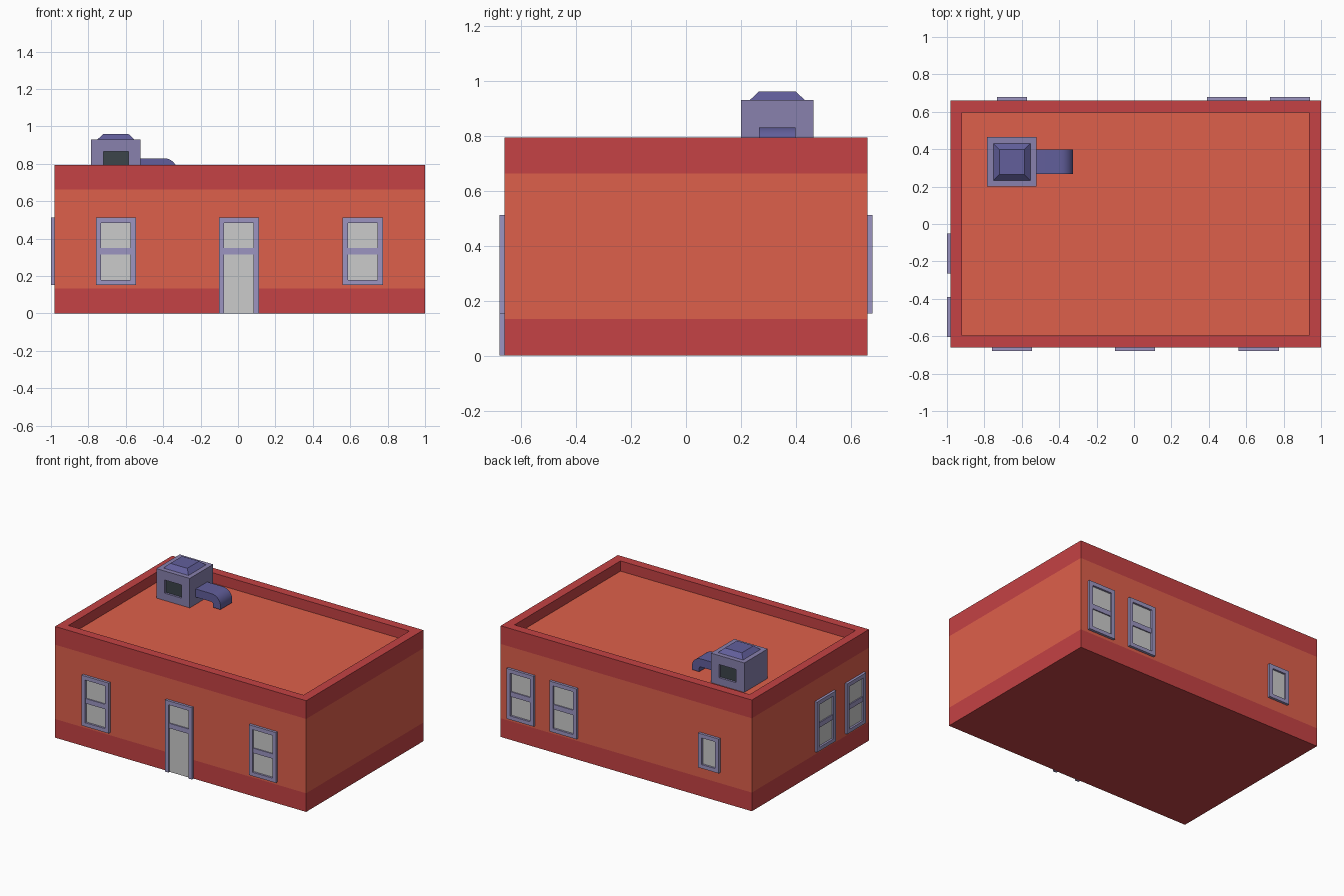
import bpy, bmesh, math
from mathutils import Matrix, Vector

if "Cube" in bpy.data.objects:
    bpy.data.objects.remove(bpy.data.objects["Cube"])


def material(name, r, g, b):
    m = bpy.data.materials.new(name)
    m.diffuse_color = [(c / 255) ** 2.2 for c in (r, g, b)] + [1]
    m.use_nodes = True
    m.node_tree.nodes["Principled BSDF"].inputs["Base Color"].default_value = m.diffuse_color
    return m


ORANGE = material("orange_wall", 221, 96, 76)
RED = material("red_band", 195, 68, 70)
FRAME = material("frame_lilac", 155, 148, 192)
UNIT = material("unit_lilac", 135, 128, 172)
DUCT = material("duct_violet", 98, 95, 154)
DARK = material("dark_vent", 62, 70, 75)


def finish(bm, name, mats=()):
    bmesh.ops.recalc_face_normals(bm, faces=bm.faces)
    mesh = bpy.data.meshes.new(name)
    bm.to_mesh(mesh)
    bm.free()
    for m in mats:
        mesh.materials.append(m)
    ob = bpy.data.objects.new(name, mesh)
    bpy.context.collection.objects.link(ob)
    return ob


def loft(rings, slots):
    """Stack rectangles (x0, x1, y0, y1, z); slots = bottom, each side band, top."""
    bm = bmesh.new()
    loops = [[bm.verts.new(p) for p in ((a, c, z), (b, c, z), (b, d, z), (a, d, z))]
             for a, b, c, d, z in rings]
    bm.faces.new(loops[0][::-1]).material_index = slots[0]
    for lo, hi, s in zip(loops, loops[1:], slots[1:]):
        for i in range(4):
            j = (i + 1) % 4
            bm.faces.new((lo[i], lo[j], hi[j], hi[i])).material_index = s
    bm.faces.new(loops[-1]).material_index = slots[-1]
    return bm


def add_box(bm, x0, x1, y0, y1, z0, z1):
    m = Matrix.Translation(((x0 + x1) / 2, (y0 + y1) / 2, (z0 + z1) / 2))
    m = m @ Matrix.Diagonal((x1 - x0, y1 - y0, z1 - z0, 1))
    bmesh.ops.create_cube(bm, size=1, matrix=m)


# Building shell: red base, orange wall, red parapet, sunken orange roof
OUT = (-0.982, 1.0, -0.66, 0.66)
INN = (-0.92, 0.935, -0.597, 0.597)
ROOF = 0.72
finish(loft([OUT + (0,), OUT + (0.133,), OUT + (0.663,), OUT + (0.793,),
             INN + (0.793,), INN + (ROOF,)], [1, 1, 0, 1, 1, 1, 0]),
       "building_shell", (ORANGE, RED))


# Framed openings: built facing -y, then turned onto their wall
def opening(name, loc, angle, w, z0, z1, sill=0.027, bar=True):
    t, d, h = 0.028, 0.018, w / 2
    bm = bmesh.new()
    for s in (-1, 1):
        add_box(bm, *sorted((s * h, s * (h - t))), -d, 0, z0, z1)
    add_box(bm, t - h, h - t, -d, 0, z1 - t, z1)
    if sill:
        add_box(bm, t - h, h - t, -d, 0, z0, z0 + sill)
    if bar:
        add_box(bm, t - h, h - t, -0.012, 0, 0.315, 0.35)
    frame = finish(bm, name + "_frame", (FRAME,))
    bm = bmesh.new()
    add_box(bm, t - h, h - t, -0.004, 0, z0 + sill, z1 - t)
    pane = finish(bm, name + "_pane")
    for ob in (frame, pane):
        ob.location = (loc[0], loc[1], 0)
        ob.rotation_euler.z = angle


opening("front_door", (0.005, OUT[2]), 0, 0.214, 0, 0.512, sill=0)
for i, x in enumerate((-0.653, 0.667)):
    opening(f"front_window_{i + 1}", (x, OUT[2]), 0, 0.214, 0.153, 0.512)
for i, x in enumerate((0.497, 0.835)):
    opening(f"back_window_{i + 1}", (x, OUT[3]), math.pi, 0.214, 0.153, 0.512)
opening("small_back_window", (-0.652, OUT[3]), math.pi, 0.162, 0.21, 0.455, bar=False)
for i, y in enumerate((-0.158, -0.496)):
    opening(f"left_window_{i + 1}", (OUT[0], y), -math.pi / 2, 0.214, 0.153, 0.512)


# Rooftop unit: box with raised cap and recessed vents front and back
CX, CY = -0.653, 0.332


def square(r, z):
    return (CX - r, CX + r, CY - r, CY + r, z)


bm = loft([square(0.132, ROOF), square(0.132, 0.93), square(0.099, 0.93),
           square(0.067, 0.96)], [0, 0, 0, 1, 1])
bmesh.ops.recalc_face_normals(bm, faces=bm.faces)
vents = [f for f in bm.faces if abs(f.normal.y) > 0.99]
bmesh.ops.inset_individual(bm, faces=vents, thickness=0.06)
for f in vents:
    for v in f.verts:
        v.co.x = CX + math.copysign(0.067, v.co.x - CX)
        v.co.z = 0.866 if v.co.z > 0.825 else 0.772
bmesh.ops.inset_individual(bm, faces=vents, thickness=0, depth=-0.015)
for f in vents:
    f.material_index = 2
finish(bm, "rooftop_unit", (UNIT, DUCT, DARK))

# Exhaust duct: side profile with a downturned elbow, extruded across
STEPS = 8
arc = [math.radians(90 - 90 * i / STEPS) for i in range(STEPS + 1)]
ex, ez = -0.395, 0.76
profile = [(CX + 0.13, 0.83)]
profile += [(ex + 0.07 * math.cos(a), ez + 0.07 * math.sin(a)) for a in arc]
profile += [(-0.325, 0.735), (-0.383, 0.735)]
profile += [(ex + 0.012 * math.cos(a), ez + 0.012 * math.sin(a)) for a in arc[::-4]]
profile += [(CX + 0.13, 0.772)]
bm = bmesh.new()
face = bm.faces.new([bm.verts.new((x, CY - 0.066, z)) for x, z in profile])
ext = bmesh.ops.extrude_face_region(bm, geom=[face])
bmesh.ops.translate(bm, vec=Vector((0, 0.132, 0)),
                    verts=[g for g in ext["geom"] if isinstance(g, bmesh.types.BMVert)])
duct = finish(bm, "exhaust_duct", (DUCT,))
bpy.context.view_layer.objects.active = duct
duct.select_set(True)
bpy.ops.object.shade_smooth_by_angle(angle=math.radians(35))
